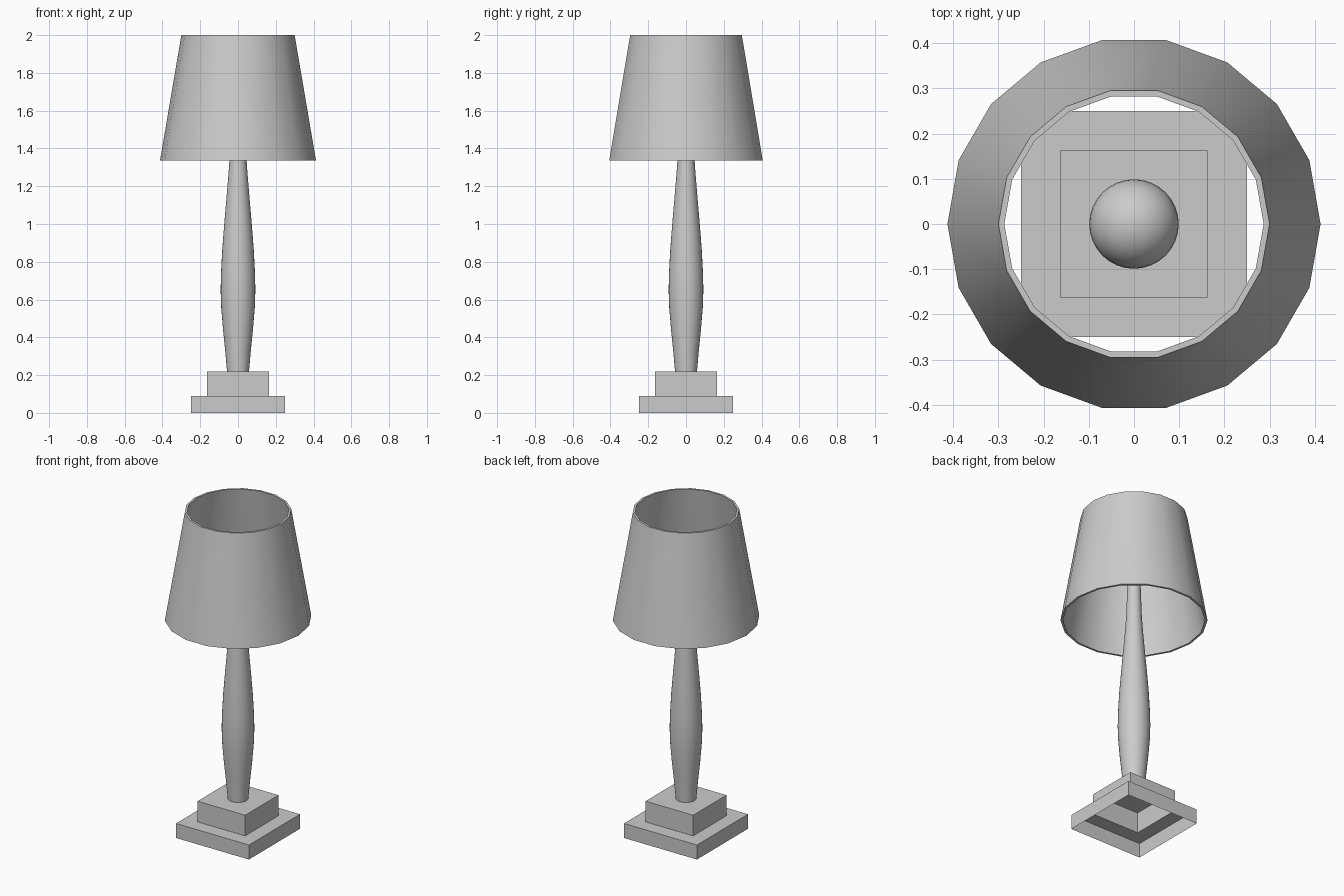
import bpy, bmesh, math

if "Cube" in bpy.data.objects:
    bpy.data.objects.remove(bpy.data.objects["Cube"])


def finish(name, verts, faces, smooth=True):
    me = bpy.data.meshes.new(name)
    me.from_pydata(verts, [], faces)
    bm = bmesh.new()
    bm.from_mesh(me)
    bmesh.ops.recalc_face_normals(bm, faces=bm.faces)
    bm.to_mesh(me)
    bm.free()
    ob = bpy.data.objects.new(name, me)
    bpy.context.collection.objects.link(ob)
    if smooth:
        bpy.ops.object.select_all(action='DESELECT')
        ob.select_set(True)
        bpy.context.view_layer.objects.active = ob
        bpy.ops.object.shade_smooth_by_angle(angle=math.radians(35))
    return ob


def lathe(name, profile, n, phase=0.0, closed=False, cap_top=False, smooth=True):
    """Spin (radius, z) points around the z axis."""
    verts = [(r * math.cos(phase + math.tau * i / n),
              r * math.sin(phase + math.tau * i / n), z)
             for r, z in profile for i in range(n)]
    m = len(profile)
    faces = []
    for j in range(m if closed else m - 1):
        a, b = j * n, (j + 1) % m * n
        faces += [(a + i, a + (i + 1) % n, b + (i + 1) % n, b + i) for i in range(n)]
    if cap_top:
        faces.append(tuple(range((m - 1) * n, m * n)))
    return finish(name, verts, faces, smooth)


# Stepped square base: hollow shell, open underneath
s = math.sqrt(2)
lathe("base", [(0.25 * s, 0), (0.25 * s, 0.09), (0.163 * s, 0.09), (0.163 * s, 0.218)],
      4, math.pi / 4, cap_top=True, smooth=False)

# Turned stem
lathe("stem", [(0.058, 0.218), (0.068, 0.33), (0.080, 0.45), (0.089, 0.56),
               (0.092, 0.65), (0.090, 0.74), (0.083, 0.87), (0.072, 1.01),
               (0.060, 1.15), (0.050, 1.27), (0.044, 1.36), (0.036, 1.60)],
      32, cap_top=True)

# Bulb hidden inside the shade
bpy.ops.mesh.primitive_uv_sphere_add(segments=32, ring_count=16, radius=0.099,
                                     location=(0, 0, 1.69))
bulb = bpy.context.object
bulb.name = "bulb"
bpy.ops.object.shade_smooth()

# Eighteen-sided lampshade with a thin wall
lathe("lampshade", [(0.413, 1.335), (0.30, 2.0), (0.287, 2.0), (0.400, 1.335)],
      18, closed=True)
